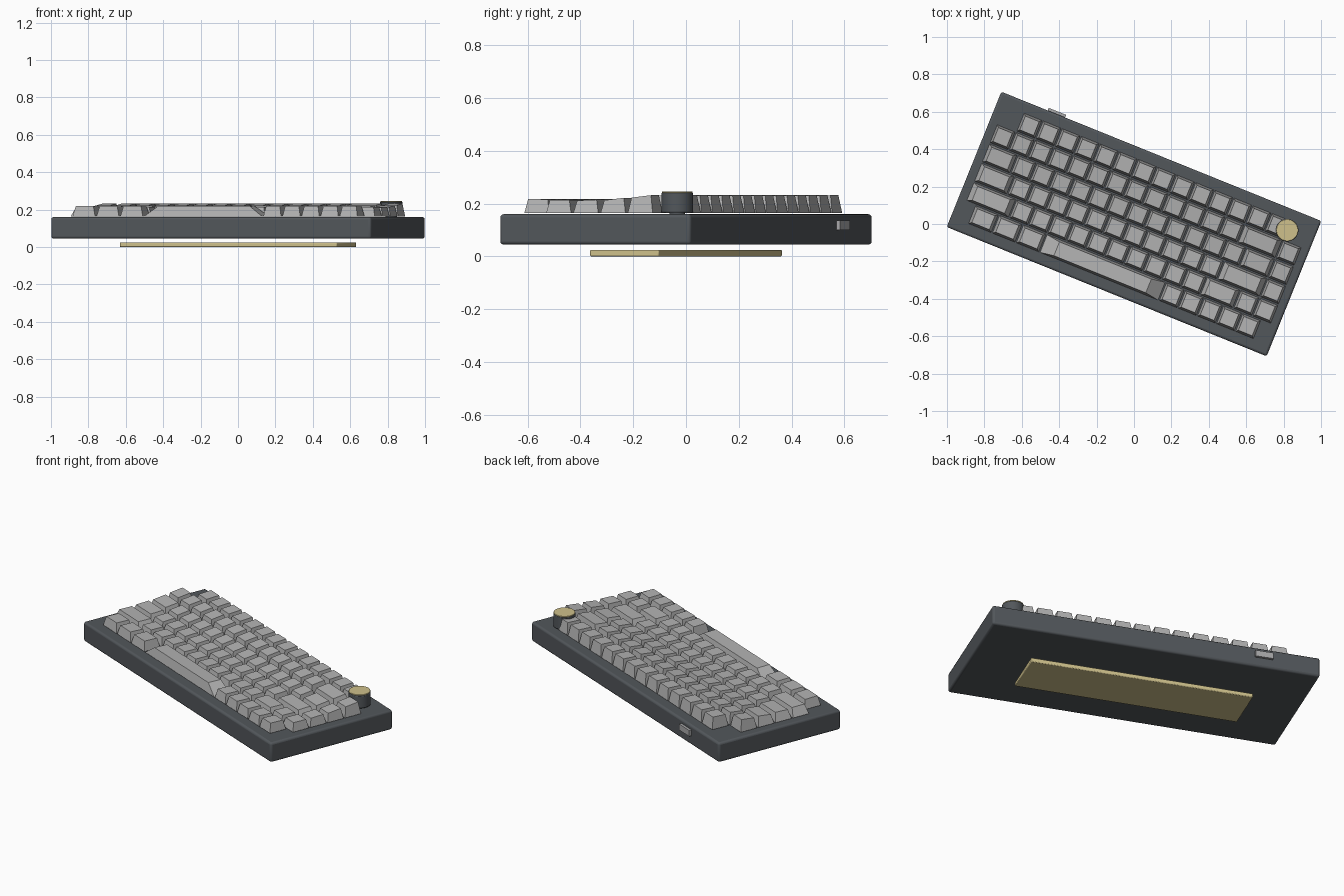
import bpy, bmesh, math
from mathutils import Matrix, Vector

if "Cube" in bpy.data.objects:
    bpy.data.objects.remove(bpy.data.objects["Cube"])

TURN = Matrix.Rotation(math.radians(-22), 4, 'Z')   # whole board is turned on z
U = 0.11                                            # key pitch


def material(name, rgb):
    m = bpy.data.materials.new(name)
    m.diffuse_color = (*rgb, 1)
    m.use_nodes = True
    m.node_tree.nodes["Principled BSDF"].inputs["Base Color"].default_value = m.diffuse_color
    return m


CASE = material("dark slate", (0.085, 0.095, 0.105))
KEY = material("light grey", (0.45, 0.45, 0.45))
GOLD = material("brass", (0.62, 0.53, 0.26))
PORT = material("port grey", (0.40, 0.40, 0.41))


def finish(name, bm, mat, bevel=0, segments=3):
    bmesh.ops.recalc_face_normals(bm, faces=bm.faces)
    mesh = bpy.data.meshes.new(name)
    bm.to_mesh(mesh)
    bm.free()
    mesh.materials.append(mat)
    obj = bpy.data.objects.new(name, mesh)
    bpy.context.collection.objects.link(obj)
    obj.matrix_world = TURN
    if bevel:
        mod = obj.modifiers.new("bevel", 'BEVEL')
        mod.width, mod.segments = bevel, segments
        mod.limit_method, mod.angle_limit = 'ANGLE', math.radians(50)
        bpy.context.view_layer.objects.active = obj
        obj.select_set(True)
        bpy.ops.object.shade_smooth_by_angle(angle=math.radians(35))
        obj.select_set(False)
    return obj


def box(name, center, size, mat, bevel=0, segments=3):
    bm = bmesh.new()
    bmesh.ops.create_cube(bm, size=1)
    for v in bm.verts:
        v.co = Vector(a * s + c for a, s, c in zip(v.co, size, center))
    return finish(name, bm, mat, bevel, segments)


def disc(name, x, y, radius, z0, z1, mat, bevel):
    bm = bmesh.new()
    bmesh.ops.create_cone(bm, cap_ends=True, segments=48, radius1=radius, radius2=radius,
                          depth=z1 - z0, matrix=Matrix.Translation((x, y, (z0 + z1) / 2)))
    return finish(name, bm, mat, bevel, 2)


def add_key(bm, x, y, width, z_front, z_back, taper=0.78, z0=0.164):
    # keycap: block narrowing toward a sloped top
    hx, hy = (width * U - 0.008) / 2, (U - 0.008) / 2
    bmesh_cube = bmesh.ops.create_cube(bm, size=2)["verts"]
    for v in bmesh_cube:
        k = taper if v.co.z > 0 else 1
        z = (z_back if v.co.y > 0 else z_front) if v.co.z > 0 else z0
        v.co = (x + v.co.x * hx * k, y + v.co.y * hy * k, z)


# case, bottom weight and cable port
box("case", (0, 0, 0.1025), (1.845, 0.78, 0.115), CASE, 0.012)
box("bottom_weight", (0, 0, 0.0125), (1.252, 0.282, 0.025), GOLD, 0.005, 2)
box("cable_port", (-0.605, 0.39, 0.118), (0.10, 0.03, 0.035), PORT)

# key rows from back to front: widths, front height, back height
rows = [
    ("function_row", [1] * 14, 0.228, 0.232),
    ("number_row", [1] * 13 + [2, 1], 0.223, 0.232),
    ("upper_letter_row", [1.5] + [1] * 12 + [1.5, 1], 0.213, 0.222),
    ("home_letter_row", [1.75] + [1] * 11 + [2.25, 1], 0.212, 0.215),
    ("lower_letter_row", [2.25] + [1] * 10 + [1.75, 1, 1], 0.214, 0.213),
    ("space_bar_row", [1.25] * 3 + [6.25] + [1] * 5, 0.218, 0.216),
]
for i, (name, widths, zf, zb) in enumerate(rows):
    bm = bmesh.new()
    x = -sum(widths) * U / 2
    for w in widths:
        add_key(bm, x + w * U / 2, (2.5 - i) * U * 1.01, w, zf, zb)
        x += w * U
    finish(name, bm, KEY)

# rotary knob with brass cap
KX, KY = 0.772, 0.276
disc("knob_stem", KX, KY, 0.03, 0.155, 0.17, CASE, 0)
disc("knob_body", KX, KY, 0.06, 0.166, 0.241, CASE, 0.004)
disc("knob_cap", KX, KY, 0.058, 0.2405, 0.247, GOLD, 0.002)
